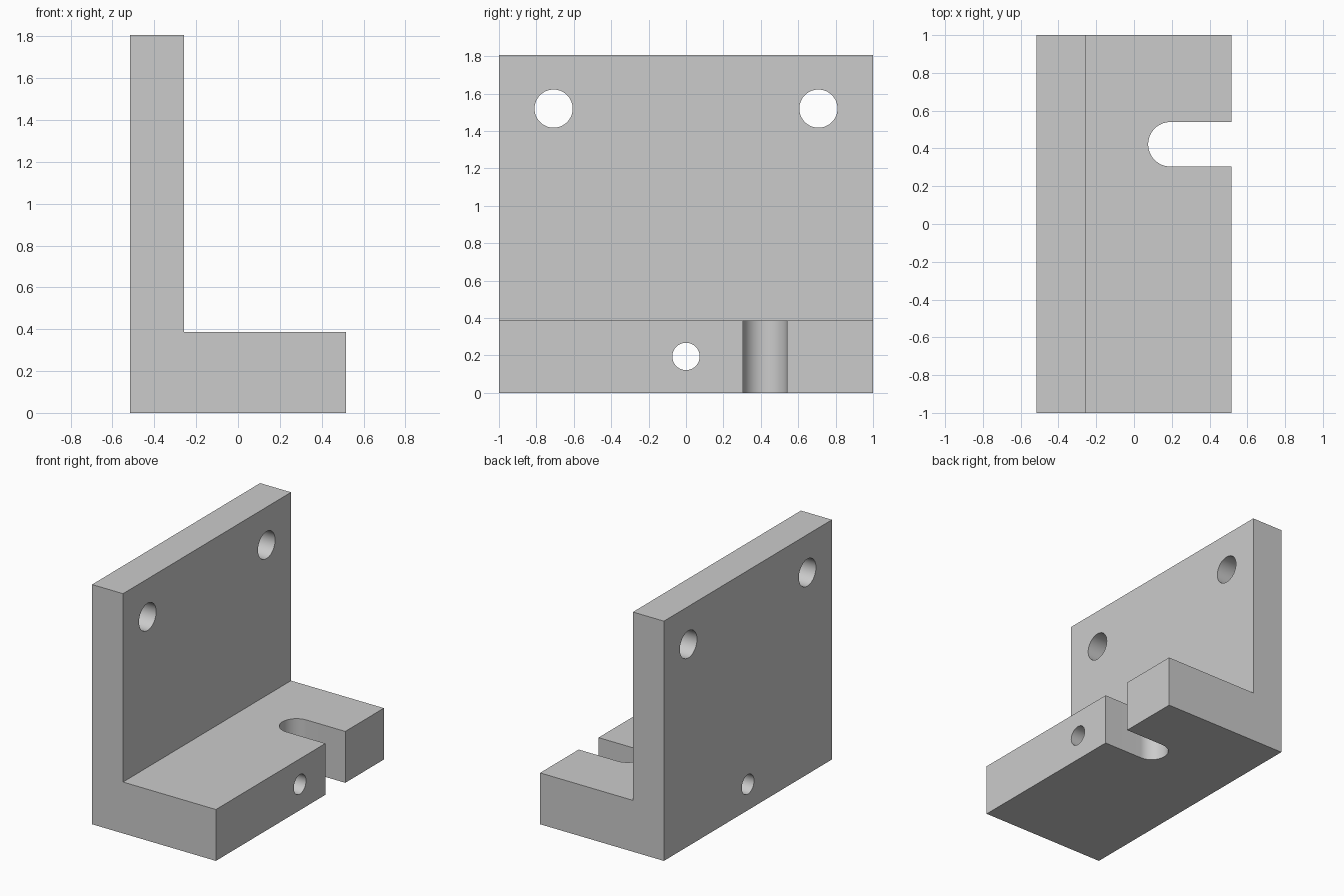
import bpy, bmesh
from math import radians, sin, cos, pi
from mathutils import Vector

cube = bpy.data.objects.get("Cube")
if cube:
    bpy.data.objects.remove(cube, do_unlink=True)

HALF_X, HALF_Y, HEIGHT = 0.516, 1.0, 1.806
WALL_X, BASE_Z = -0.258, 0.387
SLOT_R, SLOT_X, SLOT_Y = 0.118, 0.193, 0.422

grey = bpy.data.materials.new("machined grey")
grey.use_nodes = True
colour = (0.6, 0.6, 0.6, 1)
grey.diffuse_color = colour
grey.node_tree.nodes["Principled BSDF"].inputs["Base Color"].default_value = colour


def prism(name, points, direction):
    """Extrude a closed outline of 3D points along a direction."""
    bm = bmesh.new()
    face = bm.faces.new([bm.verts.new(p) for p in points])
    new = bmesh.ops.extrude_face_region(bm, geom=[face])["geom"]
    verts = [v for v in new if isinstance(v, bmesh.types.BMVert)]
    bmesh.ops.translate(bm, verts=verts, vec=Vector(direction))
    bmesh.ops.recalc_face_normals(bm, faces=bm.faces)
    mesh = bpy.data.meshes.new(name)
    bm.to_mesh(mesh)
    bm.free()
    mesh.materials.append(grey)
    obj = bpy.data.objects.new(name, mesh)
    bpy.context.collection.objects.link(obj)
    return obj


def arc(radius, start, sweep, steps):
    return [(radius * cos(start + sweep * i / steps),
             radius * sin(start + sweep * i / steps)) for i in range(steps + 1)]


def hole_cutter(name, y, z, radius):
    circle = arc(radius, 0, 2 * pi, 64)[:-1]
    return prism(name, [(-1, y + a, z + b) for a, b in circle], (2, 0, 0))


# L-shaped bracket body
profile = [(-HALF_X, 0), (HALF_X, 0), (HALF_X, BASE_Z),
           (WALL_X, BASE_Z), (WALL_X, HEIGHT), (-HALF_X, HEIGHT)]
bracket = prism("angle_bracket", [(x, -HALF_Y, z) for x, z in profile],
                (0, 2 * HALF_Y, 0))

# Two mounting holes in the wall and one hole along the base
cutters = [hole_cutter("wall_hole_cutter", side * 0.708, 1.52, 0.102)
           for side in (-1, 1)]
cutters.append(hole_cutter("base_hole_cutter", 0, 0.195, 0.073))

# Round-ended slot open at the edge of the base
slot = [(SLOT_X + a, SLOT_Y + b) for a, b in arc(SLOT_R, pi / 2, pi, 32)]
slot += [(1, SLOT_Y - SLOT_R), (1, SLOT_Y + SLOT_R)]
cutters.append(prism("slot_cutter", [(x, y, -0.2) for x, y in slot], (0, 0, 0.8)))

# Cut the openings, then discard the cutters
bpy.ops.object.select_all(action="DESELECT")
bracket.select_set(True)
bpy.context.view_layer.objects.active = bracket
for cutter in cutters:
    cutter.hide_render = True
    mod = bracket.modifiers.new(cutter.name, "BOOLEAN")
    mod.operation = "DIFFERENCE"
    mod.solver = "EXACT"
    mod.object = cutter
    bpy.ops.object.modifier_apply(modifier=mod.name)
    bpy.data.objects.remove(cutter, do_unlink=True)

bpy.ops.object.shade_smooth_by_angle(angle=radians(30))
